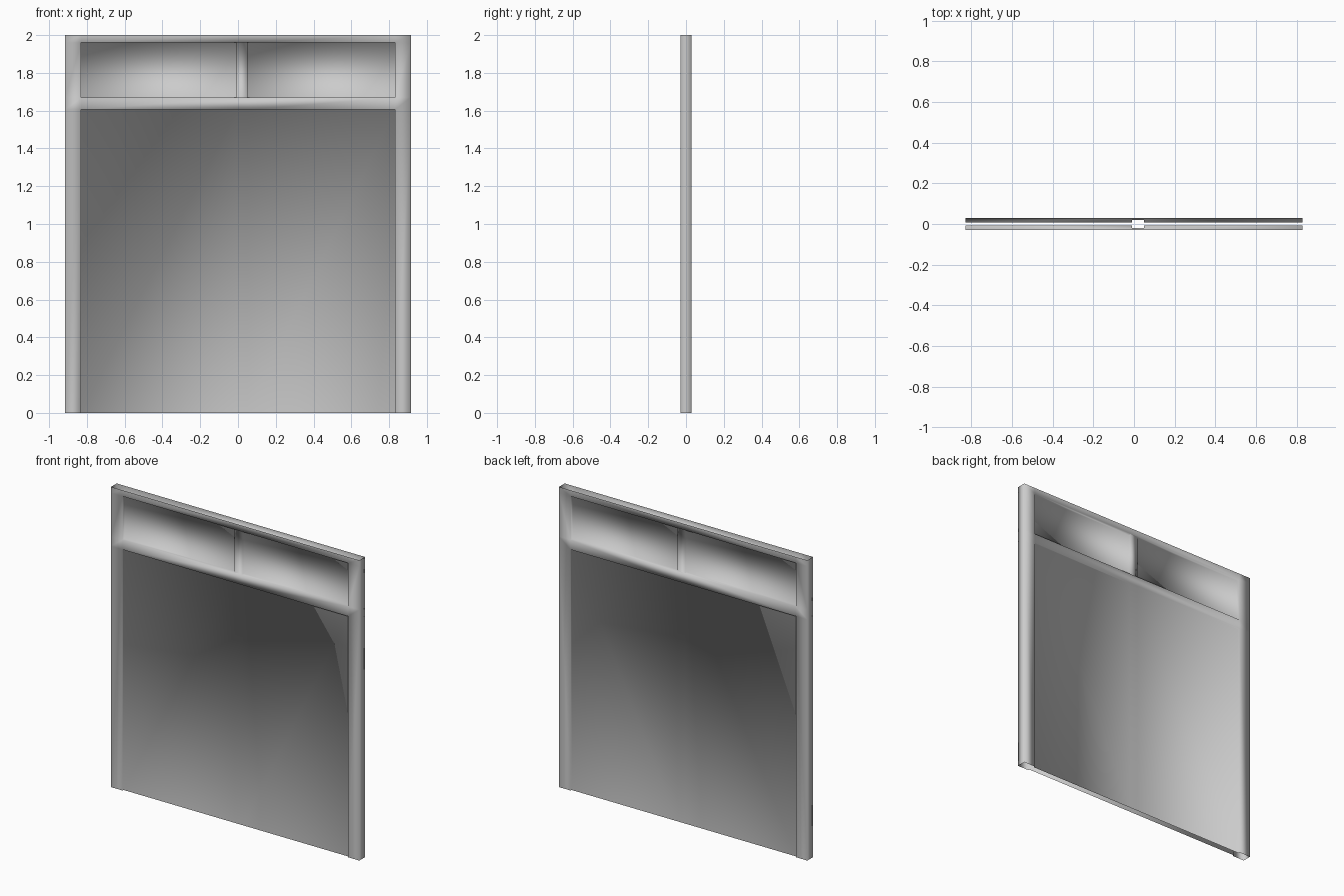
import bpy
import bmesh

cube = bpy.data.objects.get("Cube")
if cube:
    bpy.data.objects.remove(cube, do_unlink=True)

# Single painted finish
paint = bpy.data.materials.new("grey_paint")
paint.use_nodes = True
colour = (0.6, 0.6, 0.6, 1)
paint.diffuse_color = colour
paint.node_tree.nodes["Principled BSDF"].inputs["Base Color"].default_value = colour

# Layout: columns are jamb, left bay, mullion, right bay, jamb
# and rows are door leaf, transom bar, transom light, head
xs = [-0.915, -0.83, -0.01, 0.05, 0.83, 0.915]
zs = [0, 1.605, 1.67, 1.96, 2]
FRAME, LEAF, PANE = 0.03, 0.02, 0.007   # half thickness of each part


def half_depth(col, row):
    if col in (0, 4) or row in (1, 3):
        return FRAME
    if row == 0:
        return LEAF
    return LEAF if col == 2 else PANE


bm = bmesh.new()


def quad(*corners):
    return bm.faces.new([bm.verts.new(c) for c in corners])


# Front and back faces, with the reveals between parts of different thickness
for side in (-1, 1):
    for c in range(5):
        for r in range(4):
            x0, x1, z0, z1 = xs[c], xs[c + 1], zs[r], zs[r + 1]
            y = side * half_depth(c, r)
            quad((x0, y, z0), (x1, y, z0), (x1, y, z1), (x0, y, z1))
            if c < 4 and half_depth(c + 1, r) != half_depth(c, r):
                y2 = side * half_depth(c + 1, r)
                quad((x1, y, z0), (x1, y2, z0), (x1, y2, z1), (x1, y, z1))
            if r < 3 and half_depth(c, r + 1) != half_depth(c, r):
                y2 = side * half_depth(c, r + 1)
                quad((x0, y, z1), (x1, y, z1), (x1, y2, z1), (x0, y2, z1))

# Outer sides of the jambs; the hollow shell stays open at top and bottom
for x in (xs[0], xs[-1]):
    for z0, z1 in zip(zs, zs[1:]):
        quad((x, -FRAME, z0), (x, FRAME, z0), (x, FRAME, z1), (x, -FRAME, z1))

# Weld into one softly shaded shell with outward normals
bmesh.ops.remove_doubles(bm, verts=bm.verts, dist=0.0005)
bmesh.ops.recalc_face_normals(bm, faces=bm.faces)
bm.normal_update()
front = min(bm.faces, key=lambda f: f.calc_center_median().y)
if front.normal.y > 0:
    bmesh.ops.reverse_faces(bm, faces=bm.faces)
for face in bm.faces:
    face.smooth = True

mesh = bpy.data.meshes.new("door_and_frame")
bm.to_mesh(mesh)
bm.free()
mesh.materials.append(paint)
door = bpy.data.objects.new("door_and_frame", mesh)
bpy.context.collection.objects.link(door)
